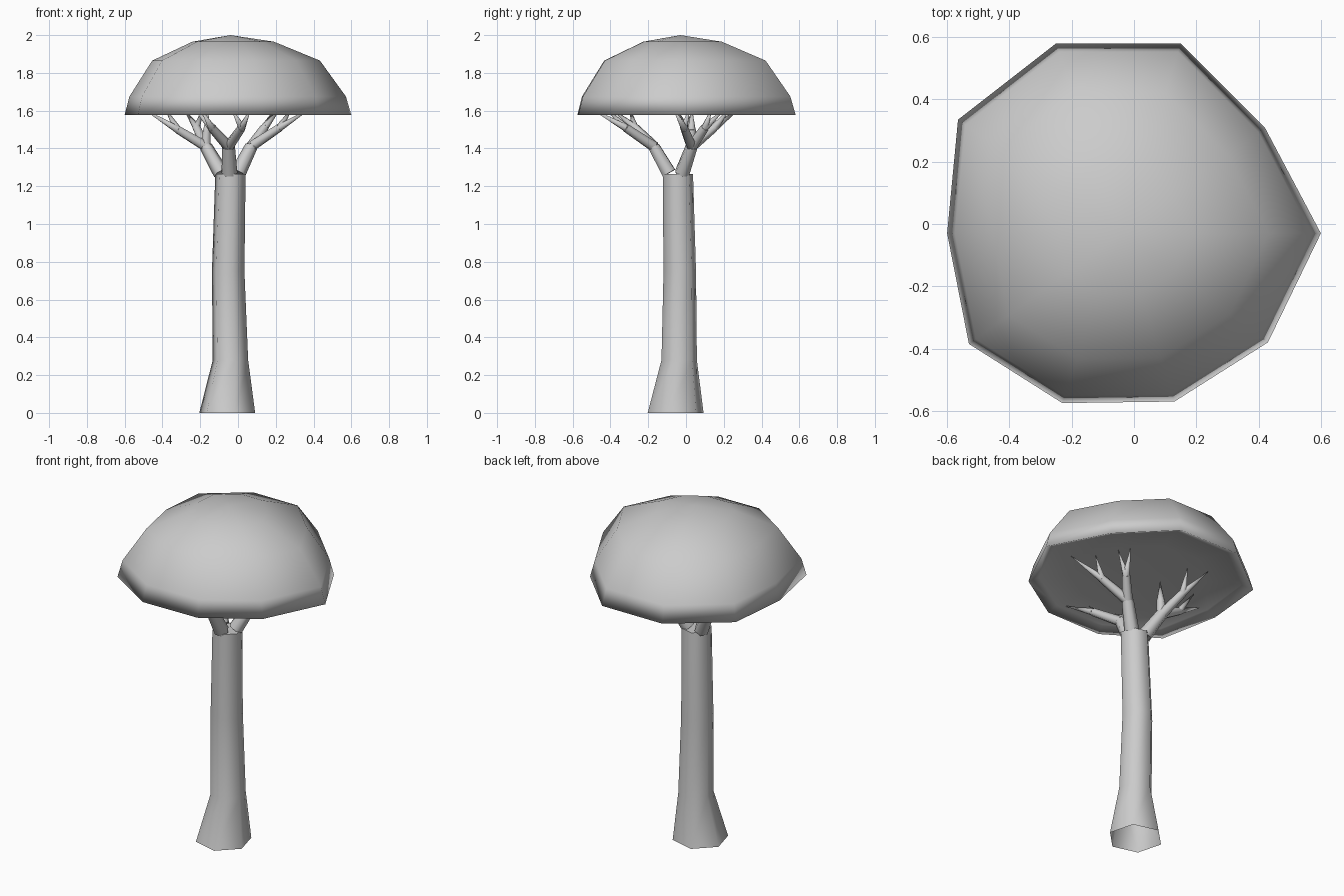
import bpy, bmesh, math
from mathutils import Vector

if "Cube" in bpy.data.objects:
    bpy.data.objects.remove(bpy.data.objects["Cube"])


def skin(name, rings, angle, cap_start=True):
    """Loft rings of points (a one-point ring is a tip) and cap open ends."""
    bm = bmesh.new()
    loops = [[bm.verts.new(p) for p in ring] for ring in rings]
    for a, b in zip(loops, loops[1:]):
        n = max(len(a), len(b))
        for i in range(n):
            j = (i + 1) % n
            if len(b) == 1:
                bm.faces.new((a[i], a[j], b[0]))
            elif len(a) == 1:
                bm.faces.new((a[0], b[j], b[i]))
            else:
                bm.faces.new((a[i], a[j], b[j], b[i]))
    for end in ([loops[0]] if cap_start else []) + [loops[-1]]:
        if len(end) > 2:
            bm.faces.new(end)
    bmesh.ops.recalc_face_normals(bm, faces=bm.faces)
    me = bpy.data.meshes.new(name)
    bm.to_mesh(me)
    bm.free()
    ob = bpy.data.objects.new(name, me)
    bpy.context.collection.objects.link(ob)
    bpy.ops.object.select_all(action='DESELECT')
    bpy.context.view_layer.objects.active = ob
    ob.select_set(True)
    bpy.ops.object.shade_smooth_by_angle(angle=math.radians(angle))
    return ob


def branch(name, a, b, ra, rb, sides=6):
    a, b = Vector(a), Vector(b)
    q = (b - a).to_track_quat('Z', 'Y')

    def circle(c, r):
        if r == 0:
            return [c]
        return [c + q @ Vector((r * math.cos(t), r * math.sin(t), 0))
                for t in (2 * math.pi * i / sides for i in range(sides))]
    return skin(name, [circle(a, ra), circle(b, rb)], 65)


# Trunk: six-sided, flared foot, slight bend, open at the ground
trunk = [(-.057, -.055, 0, .153), (-.04, -.036, .28, .097),
         (-.052, -.033, .75, .089), (-.04, -.043, 1.265, .083)]
skin("trunk", [[(x + r * math.cos(math.radians(45 + 60 * i)),
                 y + r * math.sin(math.radians(45 + 60 * i)), z)
                for i in range(6)] for x, y, z, r in trunk], 65, False)

# Limbs: (root, end, [(fork end, [twig tips])])
limbs = [
    ((.0, -.02, 1.27), (.07, .03, 1.41), [
        ((.22, -.01, 1.51), [(.39, -.07, 1.615), (.29, .02, 1.62)]),
        ((.14, .10, 1.51), [(.23, .14, 1.62), (.20, .21, 1.615)])]),
    ((-.09, -.02, 1.27), (-.17, .03, 1.41), [
        ((-.22, .15, 1.51), [(-.29, .29, 1.615), (-.18, .24, 1.62)]),
        ((-.32, 0, 1.5), [(-.51, -.05, 1.615), (-.39, .05, 1.62)]),
        ((-.165, .03, 1.5), [(-.16, .03, 1.62)])]),
    ((-.045, -.09, 1.27), (-.05, -.17, 1.41), [
        ((.02, -.32, 1.51), [(.07, -.51, 1.615), (-.04, -.43, 1.62)]),
        ((-.14, -.27, 1.51), [(-.20, -.40, 1.615), (-.24, -.30, 1.62)])]),
]
for root, end, forks in limbs:
    branch("limb", root, end, .042, .034)
    for tip, twigs in forks:
        branch("fork", end, tip, .029, .023)
        for t in twigs:
            branch("twig", tip, t, .021, 0)

# Canopy: uneven ten-sided dome, smooth over the rim, shallow underside
rim = [(.60, -.03), (.42, .31), (.15, .58), (-.25, .58), (-.565, .335),
       (-.60, -.03), (-.53, -.385), (-.23, -.575), (.13, -.57), (.43, -.38)]
apex = Vector((-.04, -.03))


def ring(s, z):
    # ring centre drifts toward the apex as the ring shrinks
    return [(x * s + apex.x * (1 - s), y * s + apex.y * (1 - s), z)
            for x, y in rim]


skin("canopy", [[(apex.x, apex.y, 1.625)], ring(.6, 1.62), ring(.9, 1.605),
                ring(1, 1.578), ring(.955, 1.675), ring(.74, 1.865),
                ring(.36, 1.965), [(apex.x, apex.y, 2.0)]], 180)
